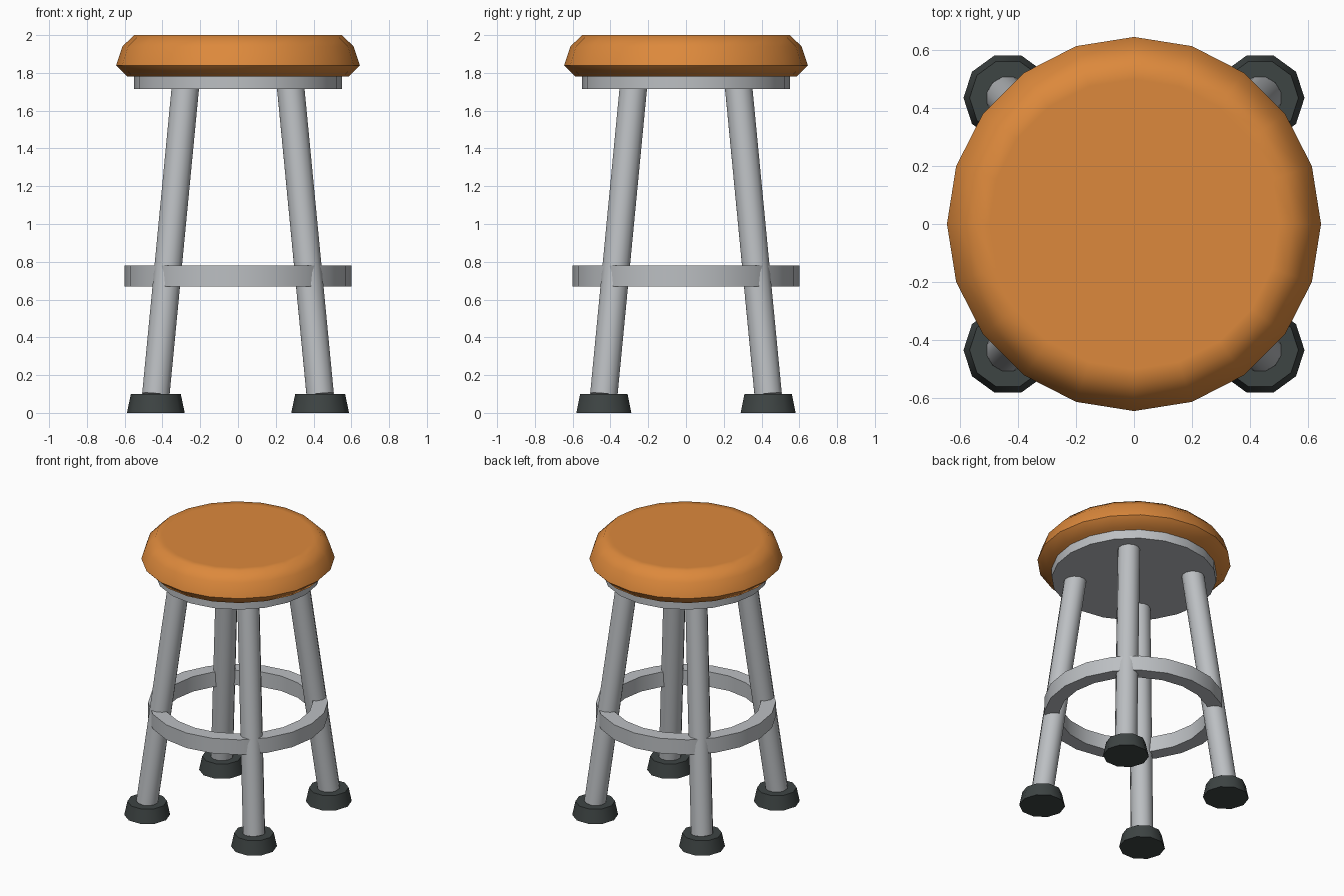
import bpy, math
from mathutils import Vector

cube = bpy.data.objects.get("Cube")
if cube:
    bpy.data.objects.remove(cube, do_unlink=True)


def material(name, rgb):
    m = bpy.data.materials.new(name)
    m.use_nodes = True
    colour = (*rgb, 1.0)
    m.diffuse_color = colour
    bsdf = next(n for n in m.node_tree.nodes if n.type == 'BSDF_PRINCIPLED')
    bsdf.inputs["Base Color"].default_value = colour
    return m


orange = material("orange_vinyl", (0.72, 0.25, 0.045))
metal = material("grey_metal", (0.50, 0.52, 0.54))
rubber = material("dark_rubber", (0.048, 0.058, 0.057))


def lathe(name, profile, sides, mat, centre=(0, 0), closed=False):
    """Spin (radius, height) points, listed bottom to top, around a vertical axis."""
    verts, faces = [], []
    rows = len(profile)
    for r, z in profile:
        for i in range(sides):
            a = math.tau * i / sides
            verts.append((r * math.cos(a), r * math.sin(a), z))
    for j in range(rows if closed else rows - 1):
        k = (j + 1) % rows
        for i in range(sides):
            n = (i + 1) % sides
            faces.append((j * sides + i, j * sides + n, k * sides + n, k * sides + i))
    if not closed:
        faces.append(tuple(reversed(range(sides))))
        faces.append(tuple(range((rows - 1) * sides, rows * sides)))
    mesh = bpy.data.meshes.new(name)
    mesh.from_pydata(verts, [], faces)
    mesh.materials.append(mat)
    obj = bpy.data.objects.new(name, mesh)
    obj.location = (*centre, 0)
    bpy.context.collection.objects.link(obj)
    smooth(obj)
    return obj


def smooth(obj):
    bpy.ops.object.select_all(action='DESELECT')
    obj.select_set(True)
    bpy.context.view_layer.objects.active = obj
    bpy.ops.object.shade_smooth_by_angle(angle=math.radians(50))


def rod(name, start, end, radius, sides, mat):
    start, end = Vector(start), Vector(end)
    axis = end - start
    obj = lathe(name, [(radius, 0), (radius, axis.length)], sides, mat)
    obj.location = start
    obj.rotation_euler = axis.to_track_quat('Z', 'Y').to_euler()
    return obj


# Padded seat and the plate beneath it
lathe("seat_cushion", [(0.585, 1.78), (0.645, 1.84), (0.612, 1.94),
                       (0.55, 2.0), (0.50, 2.0)], 20, orange)
lathe("seat_plate", [(0.55, 1.715), (0.55, 1.785)], 20, metal)

# Foot ring
lathe("foot_ring", [(0.50, 0.67), (0.60, 0.67), (0.60, 0.78), (0.50, 0.78)],
      20, metal, closed=True)

# Splayed legs with rubber feet
for side, sx in (("left", 1), ("right", -1)):
    for end, sy in (("front", -1), ("back", 1)):
        rod(f"{end}_{side}_leg", (0.435 * sx, 0.435 * sy, 0.097),
            (0.277 * sx, 0.277 * sy, 1.74), 0.075, 12, metal)
        lathe(f"{end}_{side}_foot", [(0.153, 0), (0.132, 0.10)], 10, rubber,
              centre=(0.435 * sx, 0.435 * sy))
